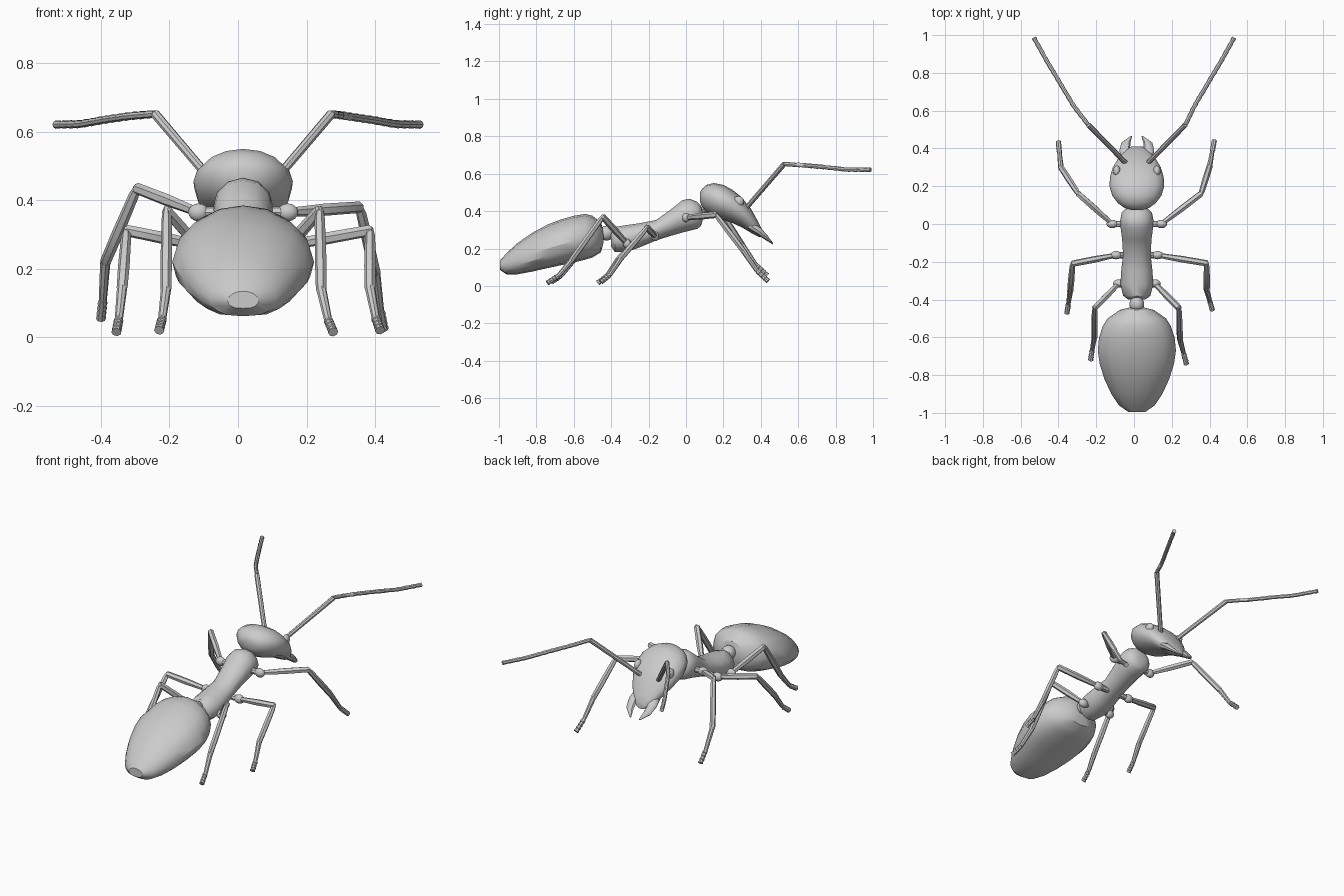
import bpy, bmesh, math
from mathutils import Vector

cube = bpy.data.objects.get("Cube")
if cube:
    bpy.data.objects.remove(cube, do_unlink=True)

grey = bpy.data.materials.new("body_grey")
grey.use_nodes = True
colour = (0.6, 0.6, 0.6, 1)
grey.diffuse_color = colour
grey.node_tree.nodes["Principled BSDF"].inputs["Base Color"].default_value = colour
CX = 0.015  # the body sits slightly off the middle


def finish(name, bm, angle=40):
    bmesh.ops.recalc_face_normals(bm, faces=bm.faces)
    mesh = bpy.data.meshes.new(name)
    bm.to_mesh(mesh)
    bm.free()
    mesh.materials.append(grey)
    obj = bpy.data.objects.new(name, mesh)
    bpy.context.collection.objects.link(obj)
    bpy.ops.object.select_all(action="DESELECT")
    obj.select_set(True)
    bpy.context.view_layer.objects.active = obj
    bpy.ops.object.shade_smooth_by_angle(angle=math.radians(angle))


def skin(name, rings, angle=40):
    """Join rings of points into a capped skin."""
    bm = bmesh.new()
    loops = [[bm.verts.new(p) for p in ring] for ring in rings]
    n = len(loops[0])
    for a, b in zip(loops, loops[1:]):
        for i in range(n):
            j = (i + 1) % n
            bm.faces.new((a[i], a[j], b[j], b[i]))
    bm.faces.new(loops[0])
    bm.faces.new(loops[-1])
    finish(name, bm, angle)


def body(name, stations, sides=16, belt=0.5, fullness=1.0, angle=40):
    """Each station is y, top z, bottom z, half width; belt is the widest level."""
    rings = []
    for y, top, low, half in stations:
        middle = low + (top - low) * belt
        ring = []
        for i in range(sides):
            a = math.tau * i / sides
            c, s = math.cos(a), math.sin(a)
            if s < -0.001:
                c = math.copysign(abs(c) ** fullness, c)
            height = top - middle if s > 0 else middle - low
            ring.append((CX + half * c, y, middle + height * s))
        rings.append(ring)
    skin(name, rings, angle)


def tube(name, points, radii, sides=8):
    """Round limb through the points, with one radius per point."""
    pts = [Vector(p) for p in points]
    rings, old, u = [], None, None
    for i, p in enumerate(pts):
        t = (pts[min(i + 1, len(pts) - 1)] - pts[max(i - 1, 0)]).normalized()
        u = t.orthogonal().normalized() if old is None else old.rotation_difference(t) @ u
        v = t.cross(u)
        old = t
        rings.append([p + radii[i] * (u * math.cos(math.tau * k / sides)
                                      + v * math.sin(math.tau * k / sides))
                      for k in range(sides)])
    skin(name, rings)


def ringed(name, points, thick, thin, joints):
    """Limb made of short flared joints along a path."""
    pts = [Vector(p) for p in points]
    path, radii = [], []
    spans = len(pts) - 1
    for k in range(joints):
        for part, r in ((0.04, thin), (0.92, thick)):
            s = (k + part) / joints * spans
            i = min(int(s), spans - 1)
            path.append(pts[i].lerp(pts[i + 1], s - i))
            radii.append(r)
    tube(name, path, radii)


def ball(name, centre, size):
    bm = bmesh.new()
    bmesh.ops.create_uvsphere(bm, u_segments=14, v_segments=8, radius=1)
    for v in bm.verts:
        v.co = Vector(centre) + Vector([c * s for c, s in zip(v.co, size)])
    finish(name, bm)


# Abdomen, waist, thorax and head
body("abdomen", [
    (-0.44, 0.29, 0.235, 0.03), (-0.455, 0.34, 0.18, 0.09), (-0.5, 0.375, 0.152, 0.155),
    (-0.54, 0.385, 0.14, 0.18), (-0.6, 0.375, 0.125, 0.2), (-0.67, 0.355, 0.11, 0.207),
    (-0.74, 0.328, 0.095, 0.197), (-0.82, 0.285, 0.077, 0.172), (-0.9, 0.23, 0.062, 0.135),
    (-0.96, 0.175, 0.062, 0.095), (-0.995, 0.135, 0.085, 0.045)],
    belt=0.45, fullness=0.7, angle=30)
ball("waist", (CX, -0.425, 0.282), (0.04, 0.042, 0.04))
body("thorax", [
    (-0.4, 0.29, 0.21, 0.045), (-0.38, 0.315, 0.18, 0.072), (-0.32, 0.325, 0.18, 0.087),
    (-0.25, 0.335, 0.205, 0.083), (-0.16, 0.352, 0.243, 0.073), (-0.08, 0.41, 0.268, 0.078),
    (-0.02, 0.458, 0.285, 0.086), (0.02, 0.466, 0.295, 0.088), (0.06, 0.45, 0.305, 0.08),
    (0.08, 0.43, 0.32, 0.06), (0.088, 0.4, 0.345, 0.03)], 12)
body("head", [
    (0.075, 0.5, 0.45, 0.03), (0.085, 0.518, 0.425, 0.065), (0.11, 0.54, 0.395, 0.1),
    (0.15, 0.55, 0.37, 0.13), (0.2, 0.54, 0.352, 0.145), (0.25, 0.513, 0.335, 0.142),
    (0.3, 0.472, 0.312, 0.127), (0.35, 0.408, 0.282, 0.097), (0.39, 0.335, 0.262, 0.06),
    (0.41, 0.295, 0.262, 0.03)], belt=0.55)

# Eyes, jaws and antennae
for side, s in (("left", 1), ("right", -1)):
    ball(side + "_eye", (CX + s * 0.106, 0.28, 0.45), (0.02, 0.03, 0.03))
    jaw = [(0.06, 0.34, 0.325), (0.064, 0.39, 0.293), (0.058, 0.43, 0.258), (0.03, 0.465, 0.225)]
    rings = []
    for (x, y, z), w, h in zip(jaw, (0.024, 0.028, 0.024, 0.005), (0.02, 0.018, 0.012, 0.003)):
        rings.append([(CX + s * x + w * math.cos(a), y + h * 0.5 * math.sin(a), z + h * math.sin(a))
                      for a in [math.tau * k / 8 for k in range(8)]])
    skin(side + "_jaw", rings)
    elbow = (CX + s * 0.257, 0.525, 0.652)
    tube(side + "_antenna_base", [(CX + s * 0.06, 0.325, 0.42), elbow], (0.013, 0.014))
    ringed(side + "_antenna_tip",
           [elbow, (s * 0.32, 0.625, 0.645), (s * 0.388, 0.74, 0.635),
            (s * 0.46, 0.86, 0.622), (s * 0.532, 0.99, 0.621)], 0.0125, 0.0105, 14)

# Legs: hip, knee, ankle and foot of each
legs = {
    "front_left": [(0.145, 0, 0.365), (0.355, 0.16, 0.38), (0.4, 0.305, 0.19), (0.425, 0.44, 0.025)],
    "front_right": [(-0.115, 0, 0.365), (-0.295, 0.16, 0.435), (-0.387, 0.3, 0.22), (-0.4, 0.435, 0.055)],
    "middle_left": [(0.125, -0.165, 0.265), (0.385, -0.208, 0.312), (0.385, -0.35, 0.145), (0.415, -0.455, 0.02)],
    "middle_right": [(-0.095, -0.165, 0.265), (-0.325, -0.21, 0.312), (-0.338, -0.36, 0.145), (-0.355, -0.472, 0.015)],
    "rear_left": [(0.11, -0.315, 0.225), (0.238, -0.445, 0.37), (0.243, -0.61, 0.14), (0.278, -0.742, 0.015)],
    "rear_right": [(-0.08, -0.315, 0.225), (-0.208, -0.445, 0.37), (-0.21, -0.6, 0.14), (-0.23, -0.72, 0.02)],
}
for name, points in legs.items():
    hip, knee, ankle, foot = [Vector(p) for p in points]
    ball(name + "_hip", hip, (0.031, 0.022, 0.026))
    tube(name + "_hip_link", [(CX, hip.y, hip.z), hip], (0.017, 0.017))
    tube(name + "_thigh", [hip, hip.lerp(knee, 0.5), knee, knee.lerp(hip, -0.03)],
         (0.013, 0.018, 0.017, 0.01), 6)
    tube(name + "_shin", [knee.lerp(ankle, -0.04), knee.lerp(ankle, 0.1), knee.lerp(ankle, 0.6),
                          ankle, ankle.lerp(foot, 0.04)],
         (0.009, 0.015, 0.017, 0.016, 0.01), 6)
    middle = ankle.lerp(foot, 0.55) - Vector((0, 0, 0.018))
    tube(name + "_ankle", [ankle, middle], (0.015, 0.012))
    ringed(name + "_foot", [middle, foot], 0.015, 0.012, 4)
